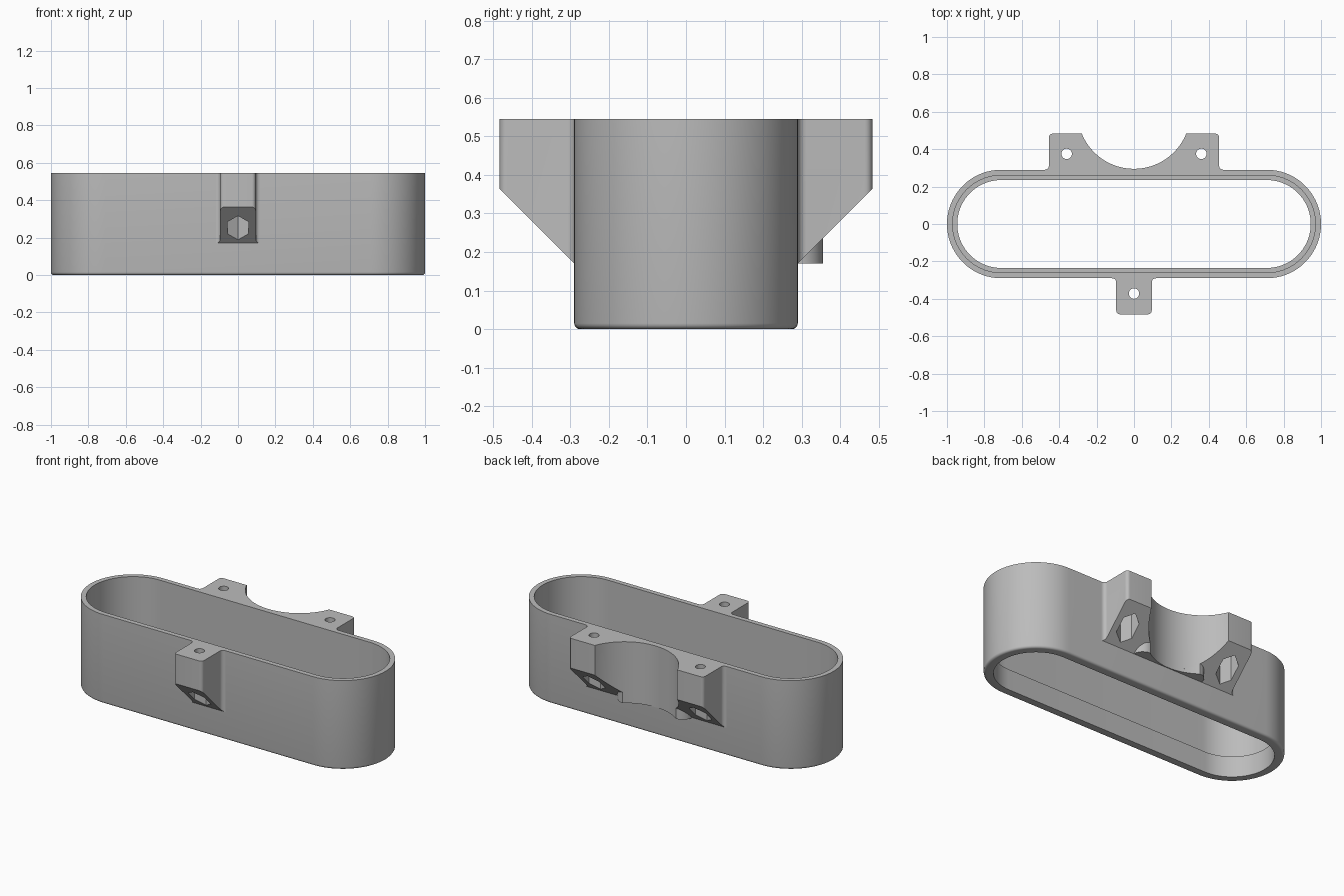
import bpy, bmesh
from math import radians, cos, sin, pi

cube = bpy.data.objects.get("Cube")
if cube:
    bpy.data.objects.remove(cube, do_unlink=True)

TOP, TAB_Z = 0.545, 0.17      # rim height, lowest point of the tabs
WALL_Y, DEPTH = 0.29, 0.193   # outer wall face, how far the tabs stand out
CUT_R, CUT_D = 0.301, 0.306   # round cutout: radius, centre distance from wall

grey = bpy.data.materials.new("plain_grey")
grey.use_nodes = True
colour = (0.5, 0.5, 0.5, 1)
grey.diffuse_color = colour
grey.node_tree.nodes["Principled BSDF"].inputs["Base Color"].default_value = colour


def arc(cx, cy, r, start, end, n):
    steps = [radians(start + (end - start) * i / n) for i in range(n + 1)]
    return [(cx + r * cos(a), cy + r * sin(a)) for a in steps]


def mirrored(half):
    return half + [(-x, y) for x, y in reversed(half)]


def finish(name, bm):
    bmesh.ops.remove_doubles(bm, verts=bm.verts, dist=1e-5)
    bmesh.ops.recalc_face_normals(bm, faces=bm.faces)
    mesh = bpy.data.meshes.new(name)
    bm.to_mesh(mesh)
    bm.free()
    mesh.materials.append(grey)
    obj = bpy.data.objects.new(name, mesh)
    bpy.context.collection.objects.link(obj)
    return obj


def prism(name, outline, bottom, top, side=1):
    """Upright solid on the wall; bottom and top heights depend on distance from it."""
    bm = bmesh.new()
    rings = [[bm.verts.new((side * x, side * (WALL_Y + d), height(d))) for x, d in outline]
             for height in (bottom, top)]
    for ring in rings:
        bm.faces.new(ring)
    n = len(outline)
    for i in range(n):
        j = (i + 1) % n
        quad = dict.fromkeys((rings[0][i], rings[0][j], rings[1][j], rings[1][i]))
        bm.faces.new(list(quad))
    return finish(name, bm)


def level(z):
    return lambda d: z


def slope(d):
    return TAB_Z + max(d, 0)


def select_only(obj):
    bpy.ops.object.select_all(action='DESELECT')
    obj.select_set(True)
    bpy.context.view_layer.objects.active = obj


def smooth(obj):
    select_only(obj)
    bpy.ops.object.shade_smooth_by_angle(angle=radians(30))


def drill(obj, x, d, side):
    """Screw hole from the top and hexagonal nut pocket from below."""
    screw = prism("screw_cutter", arc(x, d, 0.028, 0, 345, 23), level(0.1), level(0.7), side)
    nut = prism("nut_cutter", arc(x, d, 0.064, 90, 390, 5), level(0.1), level(0.4), side)
    for cutter in (screw, nut):
        cutter.hide_render = True
        select_only(obj)
        mod = obj.modifiers.new("cut", 'BOOLEAN')
        mod.operation, mod.solver, mod.object = 'DIFFERENCE', 'EXACT', cutter
        bpy.ops.object.modifier_apply(modifier=mod.name)
        bpy.data.objects.remove(cutter, do_unlink=True)


# Oblong tube: wall section swept round a straight-sided oval, with a thicker lower lip
section = [(0.26, TOP), (0.29, TOP)]
section += arc(0.275, 0.015, 0.015, 0, -90, 4)
section += [(0.235, 0), (0.235, 0.13), (0.26, 0.13)]
path = [(0.71, a) for a in range(-90, 91, 5)] + [(-0.71, a) for a in range(90, 271, 5)]
bm = bmesh.new()
loops = [[bm.verts.new((cx + r * cos(radians(a)), r * sin(radians(a)), z)) for r, z in section]
         for cx, a in path]
for i, loop in enumerate(loops):
    following = loops[(i + 1) % len(loops)]
    for k in range(len(section)):
        m = (k + 1) % len(section)
        bm.faces.new((loop[k], loop[m], following[m], following[k]))
smooth(finish("oblong_tube", bm))


def tab_side(w):
    """Flared root and rounded outer corner of one tab edge."""
    return arc(w + 0.022, 0.022, 0.022, 270, 180, 6) + arc(w - 0.02, DEPTH - 0.02, 0.02, 0, 90, 6)


# Single front tab
front = prism("front_tab", mirrored(tab_side(0.095)), slope, level(TOP), -1)
drill(front, 0, 0.082, -1)
smooth(front)

# Back bracket: two tabs joined around a round cutout
half = tab_side(0.455) + arc(0, CUT_D, CUT_R, -22, -90, 20)[:-1]
outline = half + [(0, CUT_D - CUT_R)] + [(-x, y) for x, y in reversed(half)]
back = prism("back_bracket", outline, slope, level(TOP))
for x in (-0.36, 0.36):
    drill(back, x, 0.085, 1)
smooth(back)

# Rounded web that fills the space under the bracket beside the cutout
half = arc(0.18, 0, 0.065, 0, 86, 8) + arc(0, CUT_D, CUT_R, -53.3, -90, 11)[:-1]
outline = half + [(0, CUT_D - CUT_R)] + [(-x, y) for x, y in reversed(half)]
bm_web = prism("bracket_web", outline, level(TAB_Z), slope)
smooth(bm_web)
